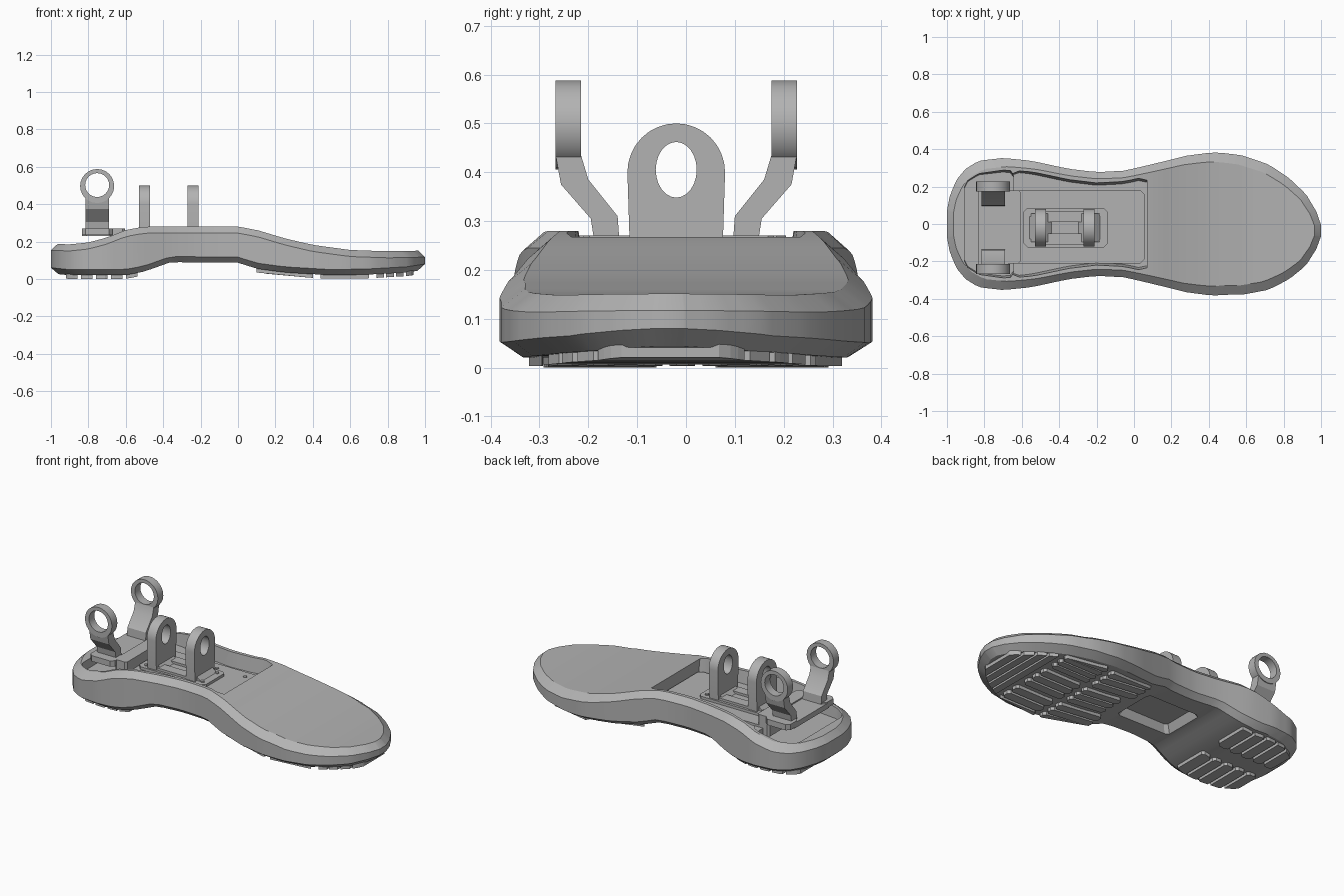
import bpy, bmesh, math
from mathutils import Vector

cube = bpy.data.objects.get("Cube")
if cube:
    bpy.data.objects.remove(cube, do_unlink=True)

grey = bpy.data.materials.new("Plain grey")
grey.use_nodes = True
grey.diffuse_color = (0.45, 0.45, 0.45, 1)
grey.node_tree.nodes["Principled BSDF"].inputs["Base Color"].default_value = grey.diffuse_color
MID = -0.02  # centre line of the joint hardware


def curve(points):
    """Piecewise linear function through (x, value) points."""
    def f(x):
        x = min(max(x, points[0][0]), points[-1][0])
        for (x0, v0), (x1, v1) in zip(points, points[1:]):
            if x <= x1:
                return v0 + (v1 - v0) * (x - x0) / (x1 - x0)
    return f


# Sole shape along its length: half width, centre line, top and bottom height
width = curve([(-1, .07), (-.985, .15), (-.95, .235), (-.9, .295), (-.83, .338), (-.7, .353),
               (-.55, .338), (-.35, .295), (-.2, .277), (-.05, .285), (.12, .325), (.28, .365),
               (.42, .383), (.58, .372), (.72, .335), (.83, .27), (.92, .19), (.975, .1), (1, .03)])
centre = curve([(-1, 0), (.5, 0), (.9, -.03), (1, -.035)])
top = curve([(-1, .188), (-.9, .185), (-.8, .195), (-.7, .222), (-.6, .262), (-.5, .28), (0, .28),
             (.1, .262), (.25, .217), (.4, .182), (.6, .155), (.8, .148), (1, .152)])
under = curve([(-1, .03), (-.9, .02), (-.6, .021), (-.5, .04), (-.36, .09), (0, .087), (.1, .055),
               (.25, .035), (.5, .02), (.7, .024), (.9, .035), (1, .05)])


def finish(name, bm, smooth=False):
    bmesh.ops.recalc_face_normals(bm, faces=bm.faces)
    mesh = bpy.data.meshes.new(name)
    bm.to_mesh(mesh)
    bm.free()
    mesh.materials.append(grey)
    ob = bpy.data.objects.new(name, mesh)
    bpy.context.collection.objects.link(ob)
    if smooth:
        smooth_edges(ob)
    return ob


def activate(ob):
    bpy.ops.object.select_all(action='DESELECT')
    ob.select_set(True)
    bpy.context.view_layer.objects.active = ob


def smooth_edges(ob):
    activate(ob)
    bpy.ops.object.shade_smooth_by_angle(angle=math.radians(25))


def slab(name, low, high, smooth=False):
    """Solid between two matching loops of points."""
    bm = bmesh.new()
    a, b = ([bm.verts.new(p) for p in loop] for loop in (low, high))
    bm.faces.new(a)
    bm.faces.new(b)
    for i in range(len(a)):
        j = (i + 1) % len(a)
        bm.faces.new((a[i], a[j], b[j], b[i]))
    return finish(name, bm, smooth)


def extrude(name, loop, vec, smooth=False):
    return slab(name, loop, [Vector(p) + Vector(vec) for p in loop], smooth)


def corner_rect(x0, x1, y0, y1, c):
    """Rectangle with clipped corners."""
    return [(x0 + c, y0), (x1 - c, y0), (x1, y0 + c), (x1, y1 - c),
            (x1 - c, y1), (x0 + c, y1), (x0, y1 - c), (x0, y0 + c)]


def block(name, x0, x1, y0, y1, z0, z1, c=.012):
    loop = [(x, y, z0) for x, y in corner_rect(x0, x1, y0, y1, c)]
    return extrude(name, loop, (0, 0, z1 - z0))


def circle(rx, ry, n=24):
    return [(rx * math.cos(2 * math.pi * i / n), ry * math.sin(2 * math.pi * i / n)) for i in range(n)]


def cut(ob, cutter):
    mod = ob.modifiers.new("Cut", 'BOOLEAN')
    mod.object, mod.solver = cutter, 'EXACT'
    activate(ob)
    bpy.ops.object.modifier_apply(modifier=mod.name)
    bpy.data.objects.remove(cutter, do_unlink=True)


# Sole body: paired left and right rings, bridged across at top and bottom
bm = bmesh.new()
N = 56
stations = [-math.cos(math.pi * i / N) for i in range(N + 1)]
rows = []
for s in stations:
    row = []
    for shrink_x, shrink_y, height in ((.96, .88, lambda x: under(x)), (1, 1, lambda x: under(x) + .03),
                                       (1, 1, lambda x: top(x) - .035), (.965, .87, lambda x: top(x))):
        x = s * shrink_x
        row.append([bm.verts.new((x, centre(s) + side * width(s) * shrink_y, height(x)))
                    for side in (-1, 1)])
    rows.append([p[0] for p in row] + [p[1] for p in reversed(row)])
for r, q in zip(rows, rows[1:]):
    for k in range(8):
        m = (k + 1) % 8
        bm.faces.new((r[k], r[m], q[m], q[k]))
for r in (rows[0], rows[-1]):
    for k in range(3):
        bm.faces.new((r[k], r[k + 1], r[6 - k], r[7 - k]))
sole = finish("sole", bm)


# Pocket in the heel half, deeper at the very back, with sloping walls
def pocket(name, x0, x1, floor, gap):
    xs = [x0 + (x1 - x0) * i / 16 for i in range(17)]
    def loop(z, g):
        half = [(x, width(x) - g - (.02 if x in (xs[0], xs[-1]) else 0)) for x in xs]
        return [(x, y, z) for x, y in half] + [(x, -y, z) for x, y in reversed(half)]
    return slab(name, loop(floor, gap), loop(.4, gap - .03))


cut(sole, pocket("heel_pocket", -.905, -.645, .13, .075))
cut(sole, pocket("plate_pocket", -.66, .07, .193, .07))

# Sloped recess under the arch
rect = corner_rect(-1, 1, -1, 1, .12)
cut(sole, slab("arch_recess", [(-.17 + .2 * x, .15 * y, .05) for x, y in rect],
               [(-.17 + .155 * x, .115 * y, .135) for x, y in rect]))
smooth_edges(sole)

# Tread bars: x range, y range, number of bars, True when bars run along x
groups = [(.74, .95, -.33, .27, 4, False), (.44, .7, .13, .33, 4, True), (.44, .7, -.1, .1, 3, True),
          (.44, .7, -.35, -.13, 3, True), (.1, .4, .11, .31, 3, True), (.14, .4, -.1, .08, 3, True),
          (.1, .4, -.33, -.13, 3, True), (-.92, -.52, .06, .3, 5, False), (-.92, -.52, -.3, -.06, 5, False)]


def tread_bar(x0, x1, y0, y1):
    def fit(x, y):
        room = max(width(x) - .06, .01)
        return centre(x) + min(max(y - centre(x), -room), room)
    pts = [(x, fit(x, y)) for x, y in corner_rect(x0, x1, y0, y1, .014)]
    slab("tread_bar", [(x, y, under(x) - .02) for x, y in pts], [(x, y, under(x) + .015) for x, y in pts])


for x0, x1, y0, y1, n, along in groups:
    for i in range(n):
        a, b = i / n, (i + .78) / n
        if along:
            tread_bar(x0, x1, y0 + (y1 - y0) * a, y0 + (y1 - y0) * b)
        else:
            tread_bar(x0 + (x1 - x0) * a, x0 + (x1 - x0) * b, y0, y1)

# Mounting plate, base of the ankle joint and rear cross block
block("mounting_plate", -.645, .055, -.21, .18, .185, .206, .02)
block("ankle_base", -.59, -.14, MID - .105, MID + .105, .2, .222, .02)
block("ankle_bridge", -.48, -.26, MID - .09, MID - .03, .22, .236)
block("ankle_bridge", -.48, -.26, MID + .03, MID + .09, .22, .236)
block("cross_block", -.685, -.605, -.21, .18, .15, .27)


# Screws on plate and base
def screw(x, y, z):
    extrude("screw", [(x + u, y + v, z) for u, v in circle(.011, .011, 10)], (0, 0, .008))


for side in (-1, 1):
    for x in (-.555, -.43, -.31, -.175):
        screw(x, MID + side * .07, .22)
for x in (-.23, -.04):
    screw(x, .125, .203)

# Two upright ankle lugs with rounded tops and oval holes
for x in (-.53, -.27):
    arch = [(MID + .1 * math.cos(a), .4 + .1 * math.sin(a))
            for a in [math.pi * i / 16 for i in range(17)]]
    outline = [(MID + .094, .21)] + arch + [(MID - .094, .21)]
    lug = extrude("ankle_lug", [(x, y, z) for y, z in outline], (.06, 0, 0))
    cut(lug, extrude("lug_hole", [(x - .05, MID + u, .405 + v) for u, v in circle(.042, .057)], (.16, 0, 0)))
    smooth_edges(lug)
    # Sloped foot flange of the lug
    foot = [(x - .03, .22), (x + .09, .22), (x + .06, .245), (x, .245)]
    extrude("lug_foot", [(u, MID - .075, v) for u, v in foot], (0, .15, 0))

# Rear bracket: base bar, bent arms and eye rings
block("rear_bracket_base", -.835, -.66, MID - .19, MID + .19, .23, .262, .025)
bend = [(.115, .24), (.12, .31), (.18, .385), (.195, .435), (.247, .435), (.236, .375), (.175, .305), (.165, .24)]
for side in (-1, 1):
    extrude("bracket_arm", [(-.815, MID + side * d, z) for d, z in bend], (.125, 0, 0), True)
    y = MID + side * .195
    ring = extrude("bracket_ring", [(-.753 + u, y, .497 + v) for u, v in circle(.091, .091)],
                   (0, side * .052, 0))
    cut(ring, extrude("ring_hole", [(-.753 + u, y - side * .05, .502 + v) for u, v in circle(.064, .064)],
                      (0, side * .16, 0)))
    smooth_edges(ring)
    # Flange where the arm meets the base
    block("arm_flange", -.835, -.67, MID + side * .175 - .05, MID + side * .175 + .05, .235, .27, .02)
